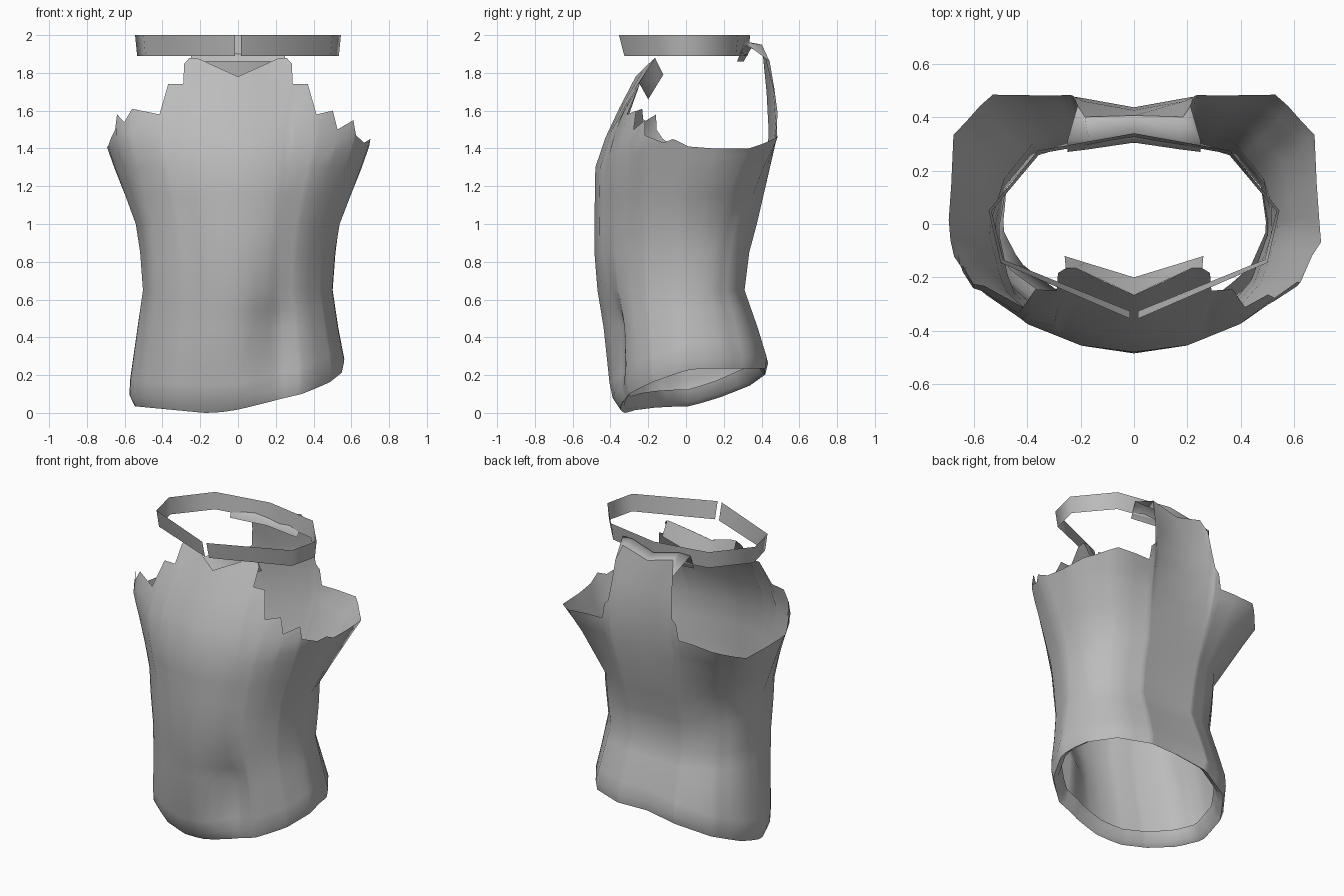
import bpy, math
from math import floor, exp

if "Cube" in bpy.data.objects:
    bpy.data.objects.remove(bpy.data.objects["Cube"])

grey = bpy.data.materials.new("cloth grey")
grey.diffuse_color = (0.5, 0.5, 0.5, 1)
grey.use_nodes = True
grey.node_tree.nodes["Principled BSDF"].inputs["Base Color"].default_value = grey.diffuse_color


def sheet(name, rows, closed=False, angle=75):
    """Skin a grid of points given as rows of equal length."""
    n = len(rows[0])
    verts = [p for r in rows for p in r]
    faces = []
    for j in range(len(rows) - 1):
        for i in range(n if closed else n - 1):
            k = (i + 1) % n
            faces.append((j * n + i, j * n + k, (j + 1) * n + k, (j + 1) * n + i))
    me = bpy.data.meshes.new(name)
    me.from_pydata(verts, [], faces)
    me.materials.append(grey)
    ob = bpy.data.objects.new(name, me)
    bpy.context.collection.objects.link(ob)
    bpy.ops.object.select_all(action='DESELECT')
    bpy.context.view_layer.objects.active = ob
    ob.select_set(True)
    bpy.ops.object.shade_smooth_by_angle(angle=math.radians(angle))
    return ob


# Half outline of the torso, front centre to back centre
unit = [(0, -1), (.31, -.95), (.62, -.77), (.87, -.45), (1, -.05),
        (.95, .43), (.75, .81), (.38, 1), (0, .98)]


def torso(rx, front, back):
    return [(x * rx, y * (front if y < 0 else back)) for x, y in unit]


levels = [
    (0.0, torso(.56, .35, .40)),
    (0.1, torso(.58, .40, .43)),
    (0.27, torso(.57, .42, .435)),
    (0.45, torso(.535, .44, .38)),
    (0.65, torso(.505, .47, .31)),
    (0.85, torso(.52, .485, .335)),
    (1.0, [(0, -.485), (.17, -.46), (.34, -.37), (.475, -.22), (.545, -.02),
           (.485, .17), (.38, .30), (.2, .375), (0, .375)]),
    (1.3, [(0, -.48), (.2, -.455), (.41, -.37), (.575, -.22), (.66, -.02),
           (.63, .28), (.48, .41), (.24, .445), (0, .43)]),
    (1.45, [(0, -.43), (.2, -.415), (.45, -.34), (.62, -.23), (.71, -.05),
            (.7, .36), (.53, .485), (.25, .48), (0, .44)]),
    (1.62, [(0, -.35), (.2, -.335), (.42, -.30), (.62, -.2), (.70, 0),
            (.67, .35), (.52, .48), (.24, .485), (0, .43)]),
    (1.85, [(0, -.23), (.22, -.18), (.4, -.19), (.5, -.1), (.5, 0),
            (.5, .3), (.4, .43), (.23, .45), (0, .42)]),
    (2.0, [(0, -.15), (.22, -.1), (.4, -.1), (.5, -.1), (.5, 0),
           (.5, .3), (.38, .38), (.23, .38), (0, .38)]),
]


def mix(a, b, t):
    return tuple(p + (q - p) * t for p, q in zip(a, b))


def surface(u, z, side):
    """Point on the torso at outline position u and height z."""
    j = 0
    while j < len(levels) - 2 and z > levels[j + 1][0]:
        j += 1
    i = min(int(floor(u)), 7)
    (z0, a), (z1, b) = levels[j], levels[j + 1]
    x, y = mix(mix(a[i], a[i + 1], u - i), mix(b[i], b[i + 1], u - i),
               (z - z0) / (z1 - z0))
    x *= side
    if side < 0:  # fuller cloth on the front left
        w = exp(-((u - 2.9) / .8) ** 2 - ((z - .75) / .35) ** 2)
        x -= .025 * w
        y -= .03 * w
    elif y < 0:  # fold low on the front right
        y += .085 * exp(-((x - .19) / .11) ** 2 - ((z - .38) / .25) ** 2)
    return (x, y, z)


# Ragged top edge: outline position and height, neck to armhole to nape
neck = [(0, 1.78), (.5, 1.83), (1, 1.88), (1.2, 1.88), (1.36, 1.85), (1.4, 1.74),
        (1.8, 1.74)]
right_jags = [(1.95, 1.58), (2.4, 1.6), (2.48, 1.5), (2.95, 1.55), (3.05, 1.47),
              (3.6, 1.43), (3.9, 1.45)]
left_jags = [(1.95, 1.58), (2.7, 1.61), (2.9, 1.54), (3.25, 1.58), (3.35, 1.5),
             (3.6, 1.45), (3.9, 1.41)]
armhole = [(4.15, 1.41), (4.5, 1.40), (5, 1.40), (5.4, 1.42), (5.7, 1.44), (6, 1.46),
           (6.5, 1.47)]
nape = [(6.88, 1.47), (6.92, 1.57), (7.02, 1.6), (7.06, 1.72), (7.08, 1.86),
        (7.2, 1.95), (8, 1.9)]
right = neck + right_jags + armhole + nape
left = neck + left_jags + armhole + nape
columns = [(u, z, 1) for u, z in right] + [(u, z, -1) for u, z in left[-2:0:-1]]


def hem_height(u, side):
    x, y, _ = surface(u, .1, side)
    return min(.235, max(0, -.09 * (x + .19), .125 + .17 * x + .27 * y))


def hem(scale, lift):
    row = []
    for u, _, s in columns:
        h = hem_height(u, s)
        x, y, _ = surface(u, h, s)
        row.append((x * scale, y * scale, h + lift))
    return row


# Shirt body with the hem turned inside
rows = [hem(.87, .09), hem(.91, .02), hem(.97, 0)]
rows.append([surface(u, hem_height(u, s) + .06, s) for u, _, s in columns])
rows.append([surface(u, hem_height(u, s) + .14, s) for u, _, s in columns])
for z in (.45, .55, .65, .85, 1, 1.15, 1.3):
    rows.append([surface(u, z, s) for u, _, s in columns])
for t in (.33, .66, 1):
    rows.append([surface(u, 1.3 + (top - 1.3) * t, s) for u, top, s in columns])
sheet("shirt_body", rows, closed=True)

# Front neck edge folded inward
front_top = [surface(1.2, 1.88, -1), surface(1, 1.88, -1), surface(0, 1.78, 1),
             surface(1, 1.88, 1), surface(1.2, 1.88, 1)]
front_low = [(-.26, -.12, 1.79), (-.18, -.145, 1.75), (0, -.2, 1.66),
             (.18, -.145, 1.75), (.26, -.12, 1.79)]
sheet("front_neck_fold", [front_top, front_low])

# Back neck edge folded over and hanging inside
back_top = [surface(7.08, 1.86, -1), surface(7.2, 1.95, -1), surface(8, 1.9, 1),
            surface(7.2, 1.95, 1), surface(7.08, 1.86, 1)]
back_mid = [(-.25, .31, 1.96), (-.17, .32, 1.965), (0, .345, 1.93),
            (.17, .32, 1.965), (.25, .31, 1.96)]
back_low = [(x, y - .04, 1.86) for x, y, z in back_mid]
sheet("back_neck_fold", [back_top, back_mid, back_low], angle=120)

# Loose collar band, open at the front
half = [(.015, -.355), (.5, -.145), (.545, .05), (.36, .275), (0, .34)]
loop = half + [(-x, y) for x, y in half[-2::-1]]
sheet("collar_band", [[(x * .98, y * (.92 if y < 0 else .96), 1.89) for x, y in loop],
                      [(x, y, 2.0) for x, y in loop]])
